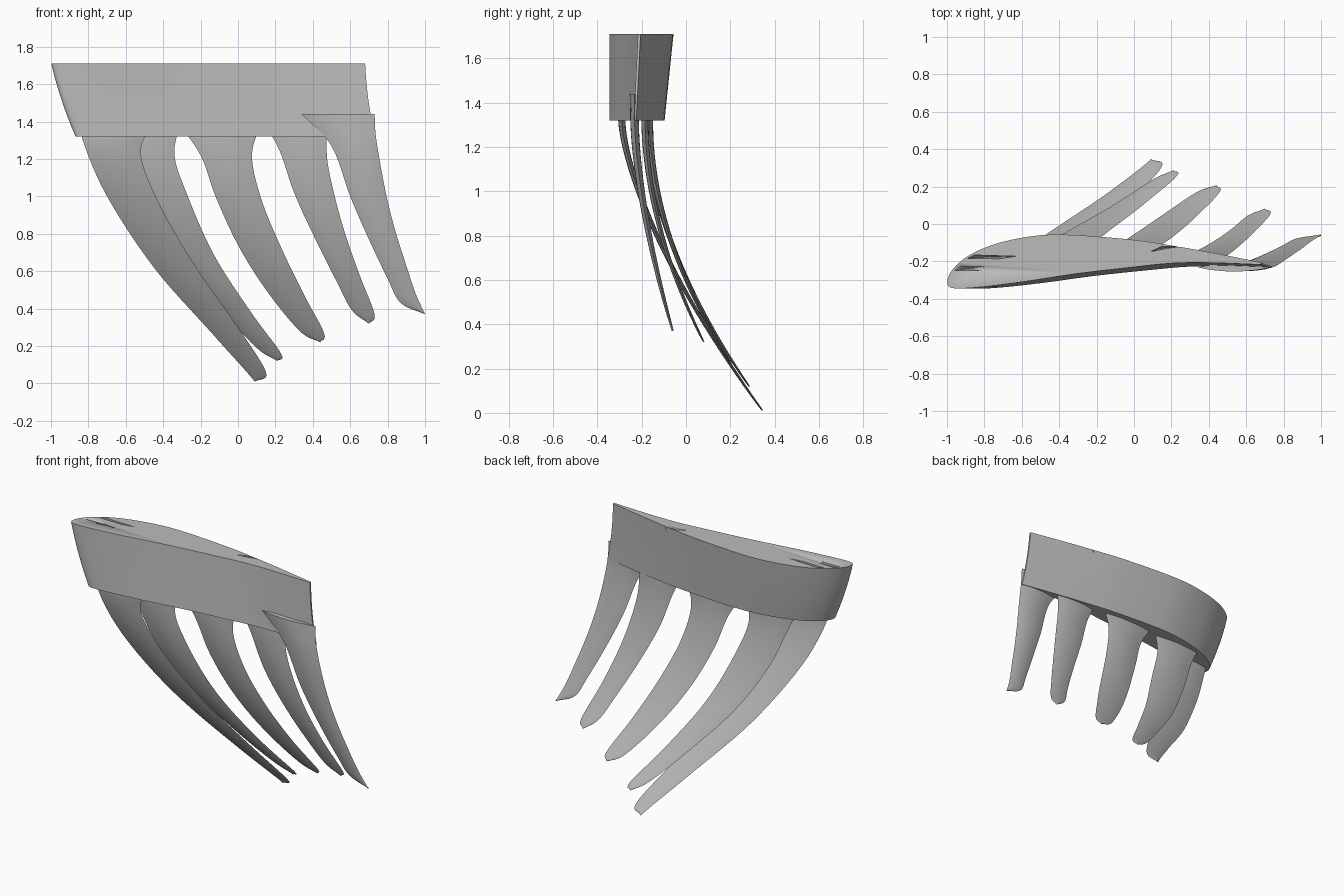
import bpy, bmesh
from mathutils import Vector

cube = bpy.data.objects.get("Cube")
if cube:
    bpy.data.objects.remove(cube, do_unlink=True)

grey = bpy.data.materials.new("plain grey")
grey.use_nodes = True
colour = (0.5, 0.5, 0.5, 1)
grey.diffuse_color = colour
grey.node_tree.nodes["Principled BSDF"].inputs["Base Color"].default_value = colour


def spline(points, steps):
    """Smooth curve through 2D points, with equal steps for each span."""
    p = [Vector(q) for q in points]
    p = [p[0] * 2 - p[1]] + p + [p[-1] * 2 - p[-2]]
    out = []
    for a, b, c, d in zip(p, p[1:], p[2:], p[3:]):
        for i in range(steps):
            t = i / steps
            out.append(b + ((c - a) * t + (a * 2 - b * 5 + c * 4 - d) * t * t
                            + (b * 3 - a - c * 3 + d) * t ** 3) / 2)
    return out + [p[-2]]


def loft(name, rings):
    """Skin closed rings and cap both ends."""
    bm = bmesh.new()
    rows = [[bm.verts.new(co) for co in ring] for ring in rings]
    n = len(rows[0])
    for low, high in zip(rows, rows[1:]):
        for i in range(n):
            j = (i + 1) % n
            bm.faces.new((low[i], low[j], high[j], high[i]))
    bm.faces.new(rows[0])
    bm.faces.new(rows[-1])
    bmesh.ops.remove_doubles(bm, verts=bm.verts, dist=0.0002)
    bmesh.ops.recalc_face_normals(bm, faces=bm.faces)
    mesh = bpy.data.meshes.new(name)
    bm.to_mesh(mesh)
    bm.free()
    mesh.materials.append(grey)
    obj = bpy.data.objects.new(name, mesh)
    bpy.context.collection.objects.link(obj)
    bpy.ops.object.select_all(action='DESELECT')
    obj.select_set(True)
    bpy.context.view_layer.objects.active = obj
    bpy.ops.object.shade_smooth_by_angle(angle=0.6)
    return obj


# Wing section: from the trailing edge along the back, round the nose, along the front
section = spline([(.68, -.205), (.4, -.15), (.2, -.115), (0, -.085), (-.3, -.06),
                  (-.5, -.06), (-.7, -.095), (-.85, -.15), (-.95, -.22), (-.995, -.29),
                  (-.98, -.34), (-.85, -.34), (-.6, -.31), (-.3, -.265), (0, -.23),
                  (.2, -.21), (.4, -.207), (.68, -.217)], 4)
TOP, BOTTOM = 1.71, 1.32
rings = []
for k in range(7):
    t = k / 6
    shift = .13 * t - .04 * t * (1 - t)
    rings.append([(-1 + shift + (p.x + 1) * (1 - .045 * t),
                   -.345 + (p.y + .345) * (1 - .14 * t),
                   TOP + (BOTTOM - TOP) * t) for p in section])
wing = loft("wing_panel", rings)

# Narrow tapering slots in the top of the panel
slots = [[(-.97, -.25), (-.93, -.225), (-.79, -.225), (-.82, -.25)],
         [(-.9, -.185), (-.86, -.165), (-.62, -.172), (-.72, -.187)],
         [(.08, -.15), (.15, -.118), (.25, -.12), (.17, -.132)]]
for i, outline in enumerate(slots):
    mid = sum((Vector(p) for p in outline), Vector((0, 0))) / 4
    deep = [mid.lerp(Vector(p), .1) for p in outline]
    cutter = loft(f"slot_cutter_{i + 1}", [[(*p, TOP + .02) for p in outline],
                                           [(*p, TOP - .2) for p in deep]])
    cutter.hide_render = True
    cutter.hide_set(True)
    cut = wing.modifiers.new("slot", 'BOOLEAN')
    cut.operation = 'DIFFERENCE'
    cut.object = cutter


def feather(name, left, right, root_y, tip_y, power, thick=.018):
    """Thin lens-shaped blade between two edges, sweeping back as it descends."""
    tip_z = left[-1][1]
    lefts, rights = spline(left, 6), spline(right, 6)
    last = len(lefts) - 1
    across = 8
    rings = []
    for i, (a, b) in enumerate(zip(lefts, rights)):
        half = thick * (1 - .8 * i / last)
        ring = []
        for k in range(across * 2):
            side = 1 if k < across else -1
            u = k / across if side > 0 else 2 - k / across
            p = a.lerp(b, u)
            s = min(1, max(0, (BOTTOM - p.y) / (BOTTOM - tip_z)))
            y = root_y + (tip_y - root_y) * s ** power
            ring.append((p.x, y + side * half * 4 * u * (1 - u), p.y))
        rings.append(ring)
    loft(name, rings)


# Five feathers, from the leading edge to the trailing edge
feather("feather_1",
        [(-.84, 1.42), (-.83, 1.3), (-.7, 1), (-.45, .62), (-.15, .28), (.03, .08), (.09, .01)],
        [(-.42, 1.42), (-.52, 1.25), (-.44, 1), (-.25, .66), (0, .3), (.15, .06), (.09, .01)],
        -.29, .345, 1.5)
feather("feather_2",
        [(-.72, 1.42), (-.62, 1.22), (-.52, .98), (-.34, .68), (-.1, .4), (.1, .19), (.21, .12)],
        [(-.3, 1.42), (-.34, 1.23), (-.28, 1.03), (-.13, .69), (.07, .38), (.23, .16), (.21, .12)],
        -.18, .285, 1.8)
feather("feather_3",
        [(-.34, 1.42), (-.2, 1.22), (-.12, 1), (0, .74), (.15, .5), (.33, .28), (.44, .22)],
        [(.14, 1.42), (.075, 1.23), (.12, 1), (.22, .75), (.35, .48), (.46, .27), (.44, .22)],
        -.165, .205, 1.9)
feather("feather_4",
        [(.12, 1.42), (.22, 1.25), (.3, 1.02), (.4, .8), (.53, .54), (.61, .39), (.7, .32)],
        [(.48, 1.42), (.475, 1.22), (.51, 1.03), (.57, .81), (.65, .58), (.73, .37), (.7, .32)],
        -.185, .08, 1.9)
feather("feather_5",
        [(.34, 1.44), (.5, 1.27), (.6, 1), (.7, .77), (.8, .56), (.87, .43), (1, .37)],
        [(.73, 1.44), (.74, 1.3), (.79, 1.02), (.84, .82), (.9, .63), (.95, .48), (1, .37)],
        -.232, -.06, 1.6, .022)
